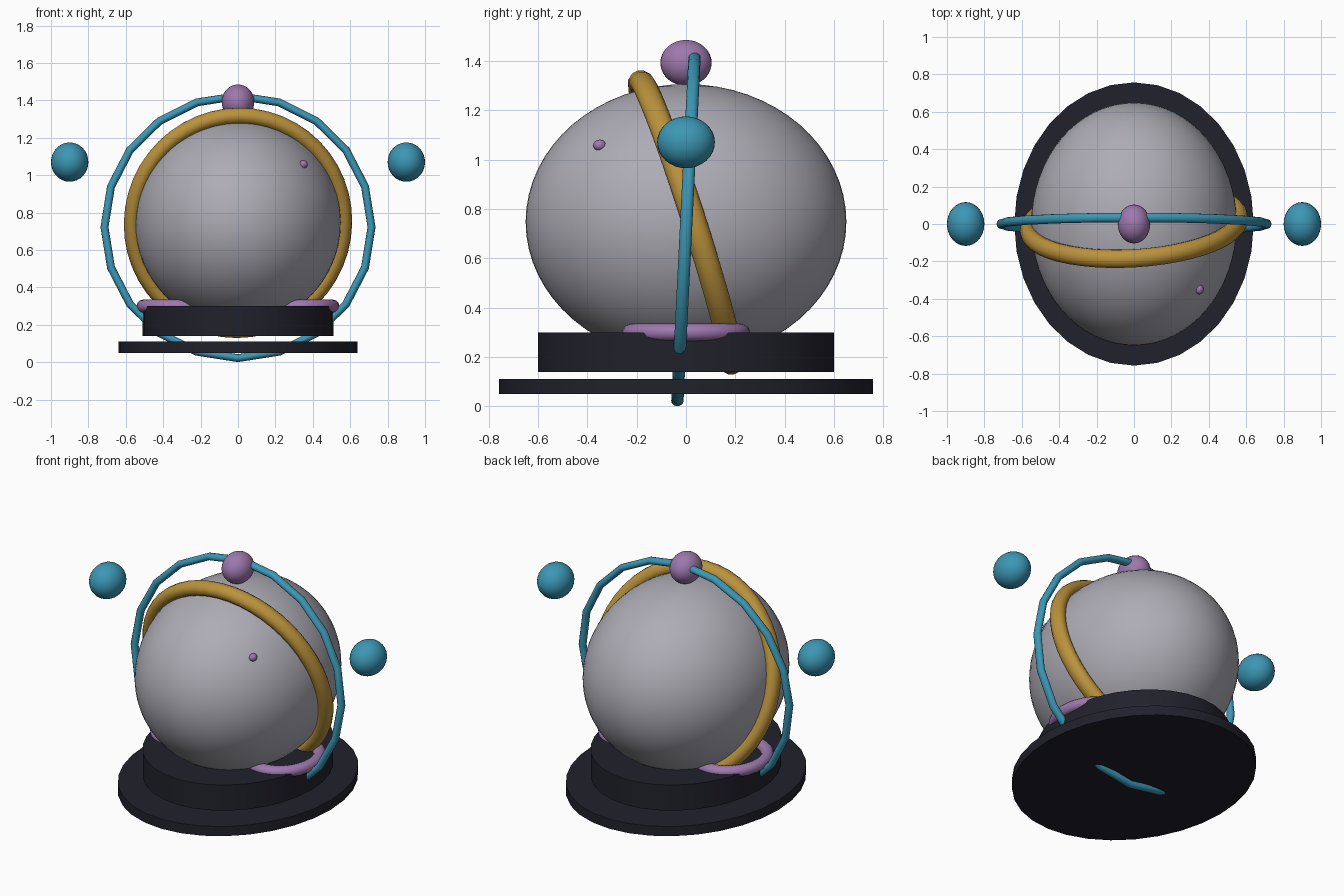
import bpy, math
from mathutils import Matrix

if "Cube" in bpy.data.objects:
    bpy.data.objects.remove(bpy.data.objects["Cube"])


def material(name, rgb):
    m = bpy.data.materials.new(name)
    m.diffuse_color = (*rgb, 1)
    m.use_nodes = True
    m.node_tree.nodes["Principled BSDF"].inputs["Base Color"].default_value = m.diffuse_color
    return m


GREY = material("pale grey", (0.42, 0.41, 0.46))
GOLD = material("gold", (0.50, 0.29, 0.045))
TEAL = material("teal", (0.045, 0.31, 0.46))
LILAC = material("lilac", (0.34, 0.19, 0.42))
DARK = material("dark navy", (0.015, 0.015, 0.025))


def finish(name, mat, loc, scale, rot=Matrix()):
    """Name, colour and place the active primitive; rotate before squashing."""
    ob = bpy.context.object
    ob.name = name
    ob.data.name = name
    ob.data.materials.append(mat)
    ob.data.transform(Matrix.Translation(loc) @ Matrix.Diagonal((*scale, 1)) @ rot)
    bpy.ops.object.shade_smooth_by_angle(angle=math.radians(40))
    return ob


def ball(name, mat, loc, radii, segs=32, rings=16):
    bpy.ops.mesh.primitive_uv_sphere_add(segments=segs, ring_count=rings, radius=1)
    return finish(name, mat, loc, radii)


def disc(name, mat, rx, ry, z0, z1):
    bpy.ops.mesh.primitive_cylinder_add(vertices=32, radius=1, depth=1)
    return finish(name, mat, (0, 0, (z0 + z1) / 2), (rx, ry, z1 - z0))


def ring(name, mat, loc, scale, major, minor, segs, tilt=0, turn=0):
    bpy.ops.mesh.primitive_torus_add(major_segments=segs, minor_segments=12,
                                     major_radius=major, minor_radius=minor)
    rot = (Matrix.Rotation(math.radians(turn), 4, 'Z')
           @ Matrix.Rotation(math.radians(tilt), 4, 'X'))
    return finish(name, mat, loc, scale, rot)


# Stepped base
disc("base_plate", DARK, 0.64, 0.757, 0.05, 0.11)
disc("base_collar", DARK, 0.51, 0.60, 0.14, 0.30)

# Main globe
ball("globe", GREY, (0, 0, 0.748), (0.55, 0.65, 0.558), 64, 32)

# Tilted gold band hugging the globe
ring("gold_band", GOLD, (0, 0, 0.745), (0.855, 1, 0.895), 0.665, 0.05, 48,
     tilt=90 + 16, turn=3)

# Thin outer hoop
ring("outer_hoop", TEAL, (0, 0, 0.7225), (0.855, 1, 0.84), 0.835, 0.025, 20,
     tilt=90 - 2.4)

# Top knob and small surface stud
ball("top_knob", LILAC, (0, 0, 1.392), (0.087, 0.104, 0.093))
ball("surface_stud", LILAC, (0.35, -0.35, 1.058), (0.022, 0.026, 0.023), 16, 8)

# Side orbs and half-sunk side loops
for side, s in (("left", -1), ("right", 1)):
    ball(side + "_orb", TEAL, (0.9 * s, 0, 1.07), (0.1, 0.117, 0.105))
    ring(side + "_loop", LILAC, (0.32 * s, 0, 0.30), (0.855, 1, 0.87), 0.22, 0.04, 32)
